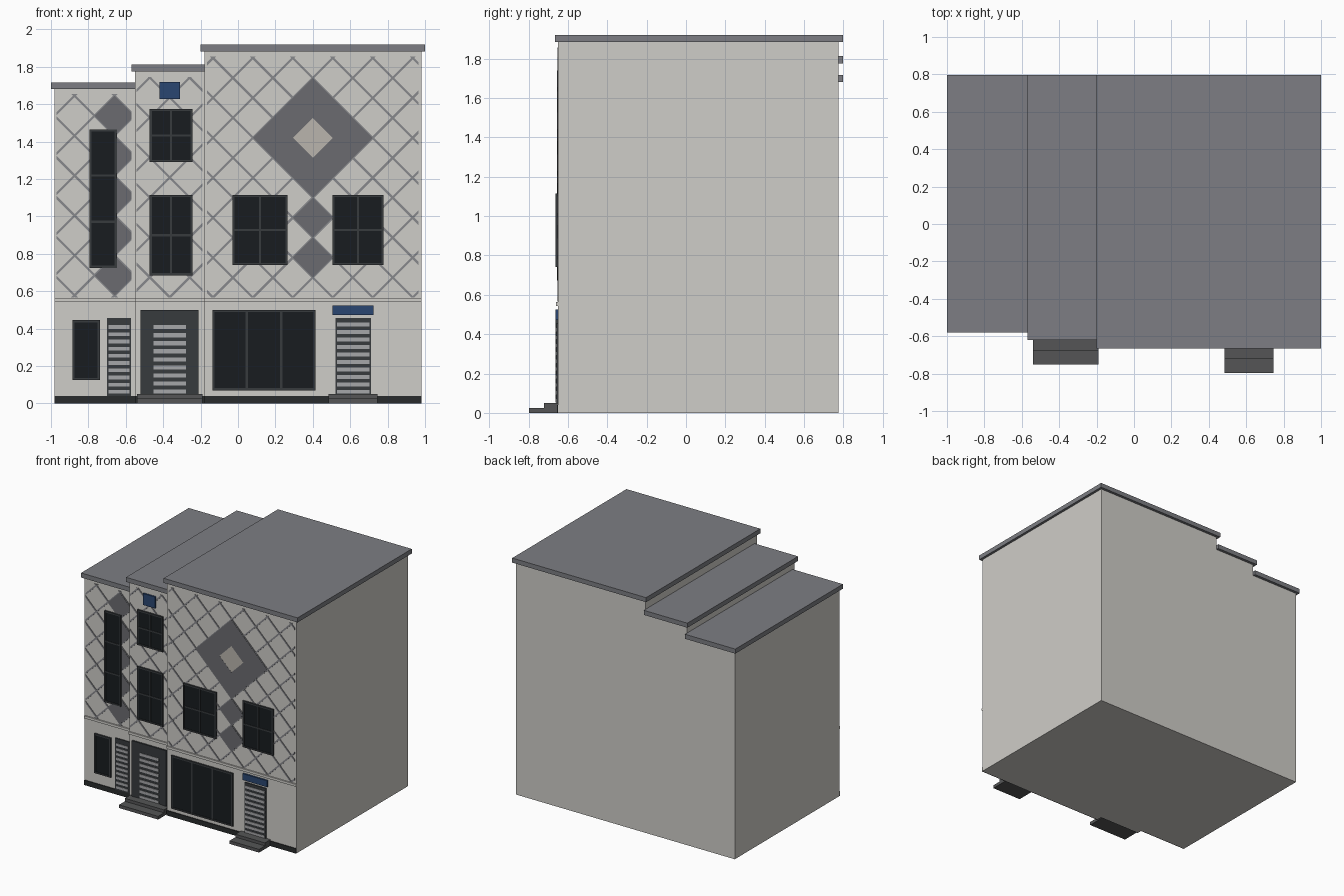
import bpy, bmesh
from mathutils import Vector

if "Cube" in bpy.data.objects:
    bpy.data.objects.remove(bpy.data.objects["Cube"])


def mat(name, r, g, b):
    # colours given as seen on screen, stored linear
    m = bpy.data.materials.new(name)
    m.diffuse_color = (*[(c / 255) ** 2.2 for c in (r, g, b)], 1)
    m.use_nodes = True
    m.node_tree.nodes["Principled BSDF"].inputs["Base Color"].default_value = m.diffuse_color
    return m


WALL = mat("plaster", 206, 204, 199)
ROOF = mat("roof_grey", 124, 125, 130)
PLINTH = mat("plinth_dark", 45, 47, 48)
FRAME = mat("frame_grey", 58, 61, 64)
GLASS = mat("glass_dark", 30, 34, 37)
SLAT = mat("slat_grey", 165, 166, 168)
LINE = mat("lattice_grey", 134, 135, 139)
DIAMOND = mat("diamond_grey", 106, 107, 111)
BEIGE = mat("beige", 184, 179, 172)
BLUE = mat("sign_blue", 46, 72, 112)
STEP = mat("step_stone", 85, 86, 87)
BACK = 0.775


def finish(name, bm, material):
    bmesh.ops.recalc_face_normals(bm, faces=bm.faces)
    me = bpy.data.meshes.new(name)
    bm.to_mesh(me)
    bm.free()
    me.materials.append(material)
    ob = bpy.data.objects.new(name, me)
    bpy.context.collection.objects.link(ob)
    return ob


def add_box(bm, x0, x1, y0, y1, z0, z1):
    vs = bmesh.ops.create_cube(bm, size=1)["verts"]
    for v in vs:
        v.co = Vector(((x0 + x1) / 2 + v.co.x * (x1 - x0),
                       (y0 + y1) / 2 + v.co.y * (y1 - y0),
                       (z0 + z1) / 2 + v.co.z * (z1 - z0)))


def boxes(name, material, *dims):
    bm = bmesh.new()
    for d in dims:
        add_box(bm, *d)
    return finish(name, bm, material)


def panel(name, material, wall, depth, x0, x1, z0, z1):
    return boxes(name, material, (x0, x1, wall - depth, wall, z0, z1))


def window(name, wall, x0, x1, z0, z1, cols=1, rows=1):
    # glass sheet plus a raised frame with evenly spaced glazing bars
    panel(name + "_glass", GLASS, wall, 0.008, x0 + 0.004, x1 - 0.004, z0 + 0.004, z1 - 0.004)
    t, y = 0.012, wall - 0.013
    bars = [(x0, x0 + t, y, wall, z0, z1), (x1 - t, x1, y, wall, z0, z1),
            (x0, x1, y, wall, z0, z0 + t), (x0, x1, y, wall, z1 - t, z1)]
    for i in range(1, cols):
        x = x0 + (x1 - x0) * i / cols
        bars.append((x - t / 2, x + t / 2, y + 0.002, wall, z0 + t, z1 - t))
    for j in range(1, rows):
        z = z0 + (z1 - z0) * j / rows
        bars.append((x0 + t, x1 - t, y + 0.002, wall, z - t / 2, z + t / 2))
    boxes(name + "_frame", FRAME, *bars)


def shutter(name, wall, x0, x1, z0, z1, n, margin, top):
    # dark door leaf with a stack of light slats
    panel(name + "_leaf", FRAME, wall, 0.008, x0, x1, z0, z1)
    pitch = (z1 - top - z0 - 0.012) / n
    boxes(name + "_slats", SLAT, *[
        (x0 + margin, x1 - margin, wall - 0.012, wall,
         z0 + 0.012 + i * pitch, z0 + 0.012 + i * pitch + pitch * 0.52) for i in range(n)])


def inlay(name, material, wall, depth, polys, region):
    # flat polygons clipped to a rectangle, then thickened outward
    x0, x1, z0, z1 = region
    bm = bmesh.new()
    for p in polys:
        bm.faces.new([bm.verts.new((x, wall, z)) for x, z in p])
    for co, no in (((x0, 0, 0), (-1, 0, 0)), ((x1, 0, 0), (1, 0, 0)),
                   ((0, 0, z0), (0, 0, -1)), ((0, 0, z1), (0, 0, 1))):
        bmesh.ops.bisect_plane(bm, geom=bm.verts[:] + bm.edges[:] + bm.faces[:],
                               plane_co=co, plane_no=no, clear_outer=True)
    r = bmesh.ops.extrude_face_region(bm, geom=bm.faces[:], use_keep_orig=True)
    for v in r["geom"]:
        if isinstance(v, bmesh.types.BMVert):
            v.co.y -= depth
    return finish(name, bm, material)


P = 0.2135   # lattice pitch
H = P / 2


def lattice(name, wall, region, px, pz):
    # crossing 45 degree strips meeting at the point (px, pz)
    w, polys = 0.0085, []
    for s in (1, -1):
        for k in range(-12, 13):
            c = pz + k * P
            polys.append([(px + a, c + s * a + b) for a, b in
                          ((-2.5, -w), (2.5, -w), (2.5, w), (-2.5, w))])
    inlay(name, LINE, wall, 0.004, polys, region)


def diamond(cx, cz, h):
    return [(cx - h, cz), (cx, cz - h), (cx + h, cz), (cx, cz + h)]


# three stepped house blocks: wall x range, front y, wall top, roof x range
L, M, R = -0.565, -0.605, -0.65
for nm, x0, x1, y, top, r0, r1 in (("left", -0.98, -0.55, L, 1.68, -1.0, -0.55),
                                   ("middle", -0.55, -0.18, M, 1.775, -0.57, -0.18),
                                   ("right", -0.18, 0.98, R, 1.883, -0.20, 1.0)):
    boxes(nm + "_house_wall", WALL, (x0, x1, y, BACK, 0, top))
    boxes(nm + "_roof_slab", ROOF, (r0, r1, y - 0.016, BACK + 0.022, top, top + 0.037))
    panel(nm + "_plinth", PLINTH, y, 0.006, x0, x1, 0, 0.04)
    panel(nm + "_string_course", WALL, y, 0.01, x0, x1, 0.543, 0.563)

# lattice on the upper walls
left_region = (-0.97, -0.57, 0.567, 1.655)
right_region = (-0.165, 0.965, 0.567, 1.855)
lattice("left_lattice", L, left_region, -0.66, 1.645)
lattice("middle_lattice", M, (-0.543, -0.19, 0.567, 1.745), -0.365 + H, 1.742)
lattice("right_lattice", R, right_region, 0.40, 1.10)

# solid diamonds
inlay("left_diamond_column", DIAMOND, L, 0.006,
      [diamond(-0.66, 1.538 - i * P, H) for i in range(5)], left_region)
inlay("right_small_diamonds", DIAMOND, R, 0.006,
      [diamond(0.40, 1.10 - H - i * P, H) for i in range(2)], right_region)
cz = 1.10 + 3 * H
outer, inner = diamond(0.40, cz, 3 * H), diamond(0.40, cz, H)
inlay("right_diamond_ring", DIAMOND, R, 0.006,
      [[outer[i], outer[(i + 1) % 4], inner[(i + 1) % 4], inner[i]] for i in range(4)], right_region)
inlay("right_diamond_centre", BEIGE, R, 0.005, [inner], right_region)

# windows
window("left_small_window", L, -0.885, -0.738, 0.125, 0.445)
window("left_tall_window", L, -0.795, -0.647, 0.725, 1.465, 1, 3)
window("middle_lower_window", M, -0.473, -0.243, 0.685, 1.115, 2, 2)
window("middle_upper_window", M, -0.473, -0.243, 1.29, 1.575, 2, 2)
window("right_window_a", R, -0.03, 0.265, 0.74, 1.115, 2, 2)
window("right_window_b", R, 0.505, 0.778, 0.74, 1.115, 2, 2)
window("shop_window", R, -0.137, 0.415, 0.07, 0.50, 3, 1)

# doors
shutter("left_door", L, -0.70, -0.573, 0.04, 0.457, 10, 0.008, 0.02)
shutter("middle_door", M, -0.52, -0.212, 0.04, 0.50, 9, 0.067, 0.06)
boxes("middle_door_surround", FRAME,
      *[(a, b, M - 0.013, M, 0.04, 0.50) for a, b in ((-0.52, -0.47), (-0.262 + 0.01, -0.212))],
      (-0.47, -0.252, M - 0.013, M, 0.45, 0.50))
shutter("right_door", R, 0.52, 0.71, 0.04, 0.457, 10, 0.008, 0.005)

# blank blue plates
panel("middle_blue_plate", BLUE, M, 0.013, -0.42, -0.31, 1.627, 1.72)
panel("right_blue_plate", BLUE, R, 0.013, 0.505, 0.725, 0.473, 0.525)

# front steps
for nm, x0, x1, y in (("middle", -0.54, -0.19, M), ("right", 0.483, 0.747, R)):
    boxes(nm + "_door_steps", STEP, (x0, x1, y - 0.147, y, 0, 0.026),
          (x0, x1, y - 0.072, y, 0.026, 0.05))
